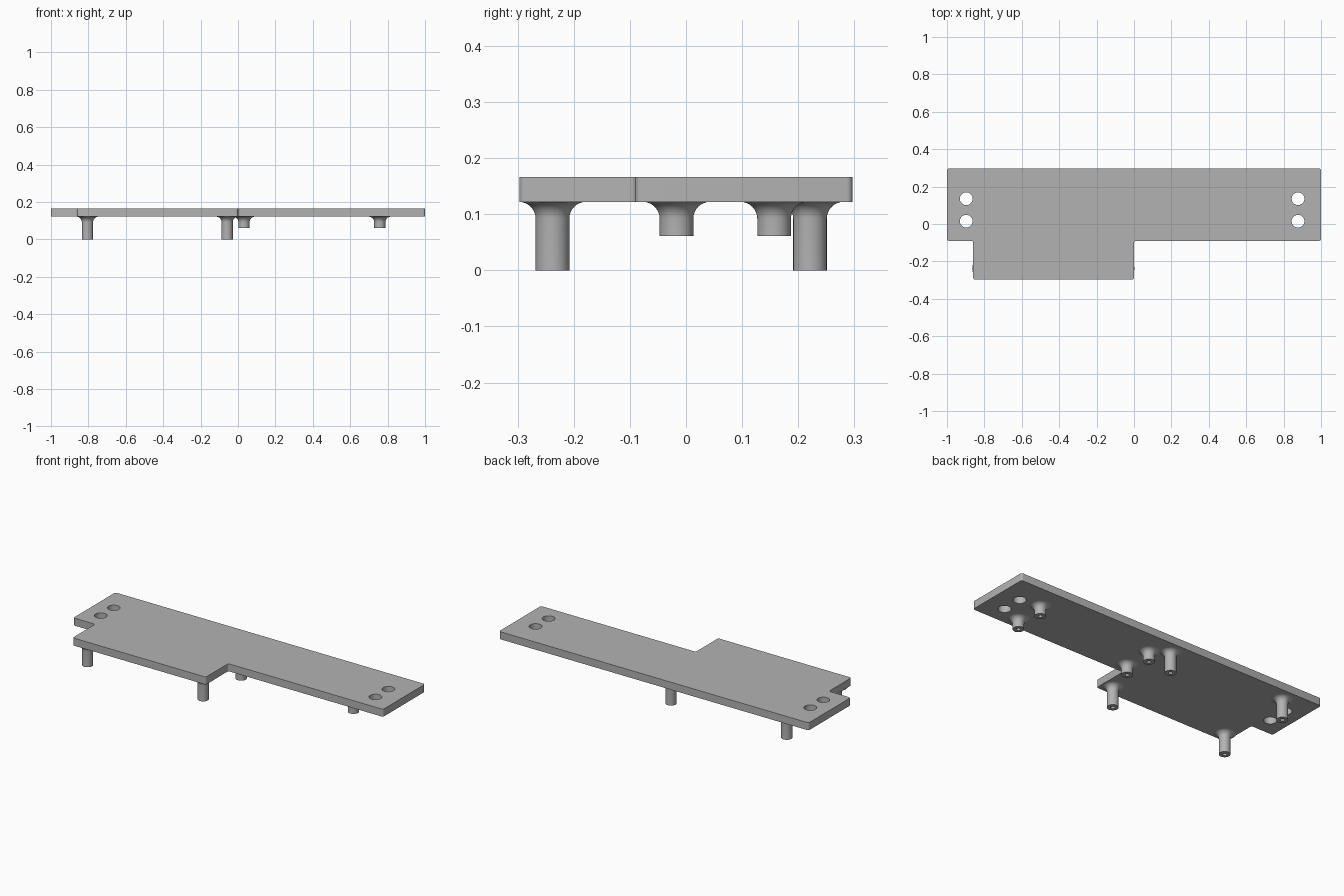
import bpy
import bmesh
import math

cube = bpy.data.objects.get("Cube")
if cube:
    bpy.data.objects.remove(cube, do_unlink=True)

BOTTOM, TOP = 0.122, 0.166
GREY = (0.45, 0.45, 0.45, 1)

grey = bpy.data.materials.new("plain grey")
grey.use_nodes = True
grey.diffuse_color = GREY
grey.node_tree.nodes["Principled BSDF"].inputs["Base Color"].default_value = GREY


def finish(name, bm):
    """Turn a bmesh into a named grey object with sharp edges kept."""
    bmesh.ops.recalc_face_normals(bm, faces=bm.faces)
    mesh = bpy.data.meshes.new(name)
    bm.to_mesh(mesh)
    bm.free()
    mesh.materials.append(grey)
    obj = bpy.data.objects.new(name, mesh)
    bpy.context.collection.objects.link(obj)
    return obj


def smooth(obj):
    bpy.ops.object.select_all(action="DESELECT")
    obj.select_set(True)
    bpy.context.view_layer.objects.active = obj
    bpy.ops.object.shade_smooth_by_angle(angle=math.radians(35))


def plate():
    """Stepped flat plate with small rounded corners."""
    outline = [(-1, -0.09), (-0.86, -0.09), (-0.86, -0.297), (0, -0.297),
               (0, -0.09), (1, -0.09), (1, 0.297), (-1, 0.297)]
    bm = bmesh.new()
    bm.faces.new([bm.verts.new((x, y, BOTTOM)) for x, y in outline])
    bmesh.ops.bevel(bm, geom=bm.verts[:], offset=0.011, segments=5,
                    profile=0.5, affect="VERTICES")
    ext = bmesh.ops.extrude_face_region(bm, geom=bm.faces[:])
    top = [v for v in ext["geom"] if isinstance(v, bmesh.types.BMVert)]
    bmesh.ops.translate(bm, verts=top, vec=(0, 0, TOP - BOTTOM))
    return finish("plate", bm)


def cut_hole(target, x, y, radius):
    """Round through hole."""
    bm = bmesh.new()
    bmesh.ops.create_cone(bm, cap_ends=True, segments=48, radius1=radius,
                          radius2=radius, depth=0.2)
    bmesh.ops.translate(bm, verts=bm.verts, vec=(x, y, TOP))
    cutter = finish("hole_cutter", bm)
    cutter.hide_render = True
    mod = target.modifiers.new("hole", "BOOLEAN")
    mod.operation = "DIFFERENCE"
    mod.solver = "EXACT"
    mod.object = cutter
    bpy.context.view_layer.objects.active = target
    bpy.ops.object.modifier_apply(modifier=mod.name)
    bpy.data.objects.remove(cutter, do_unlink=True)


def standoff(name, x, y, foot):
    """Turned post with a blind screw hole and a flared fillet at the plate."""
    radius, bore, flare = 0.03, 0.011, 0.03
    profile = [(0, BOTTOM - 0.005), (bore, BOTTOM - 0.005), (bore, foot), (radius, foot)]
    for i in range(9):
        a = math.pi / 2 * i / 8
        profile.append((radius + flare * (1 - math.cos(a)),
                        BOTTOM - flare * (1 - math.sin(a))))
    bm = bmesh.new()
    verts = [bm.verts.new((r, 0, z)) for r, z in profile]
    edges = [bm.edges.new(pair) for pair in zip(verts, verts[1:])]
    bmesh.ops.spin(bm, geom=verts + edges, cent=(0, 0, 0), axis=(0, 0, 1),
                   angle=math.tau, steps=48, use_merge=True)
    bmesh.ops.remove_doubles(bm, verts=bm.verts, dist=0.0001)
    # keep the flare within the plate edge
    for v in bm.verts:
        v.co.x += x
        v.co.y = max(v.co.y + y, -0.297)
    smooth(finish(name, bm))


# Plate with a pair of mounting holes at each end
board = plate()
for hx in (-0.897, 0.877):
    for hy in (0.015, 0.135):
        cut_hole(board, hx, hy, 0.034)
smooth(board)

# Four long and four short standoffs underneath
groups = [("long_standoff", (-0.805, -0.058), (-0.238, 0.221), 0),
          ("short_standoff", (0.032, 0.758), (-0.017, 0.157), 0.061)]
for label, xs, ys, foot in groups:
    for x, side in zip(xs, ("right", "left")):
        for y, end in zip(ys, ("front", "back")):
            standoff(f"{label}_{end}_{side}", x, y, foot)
